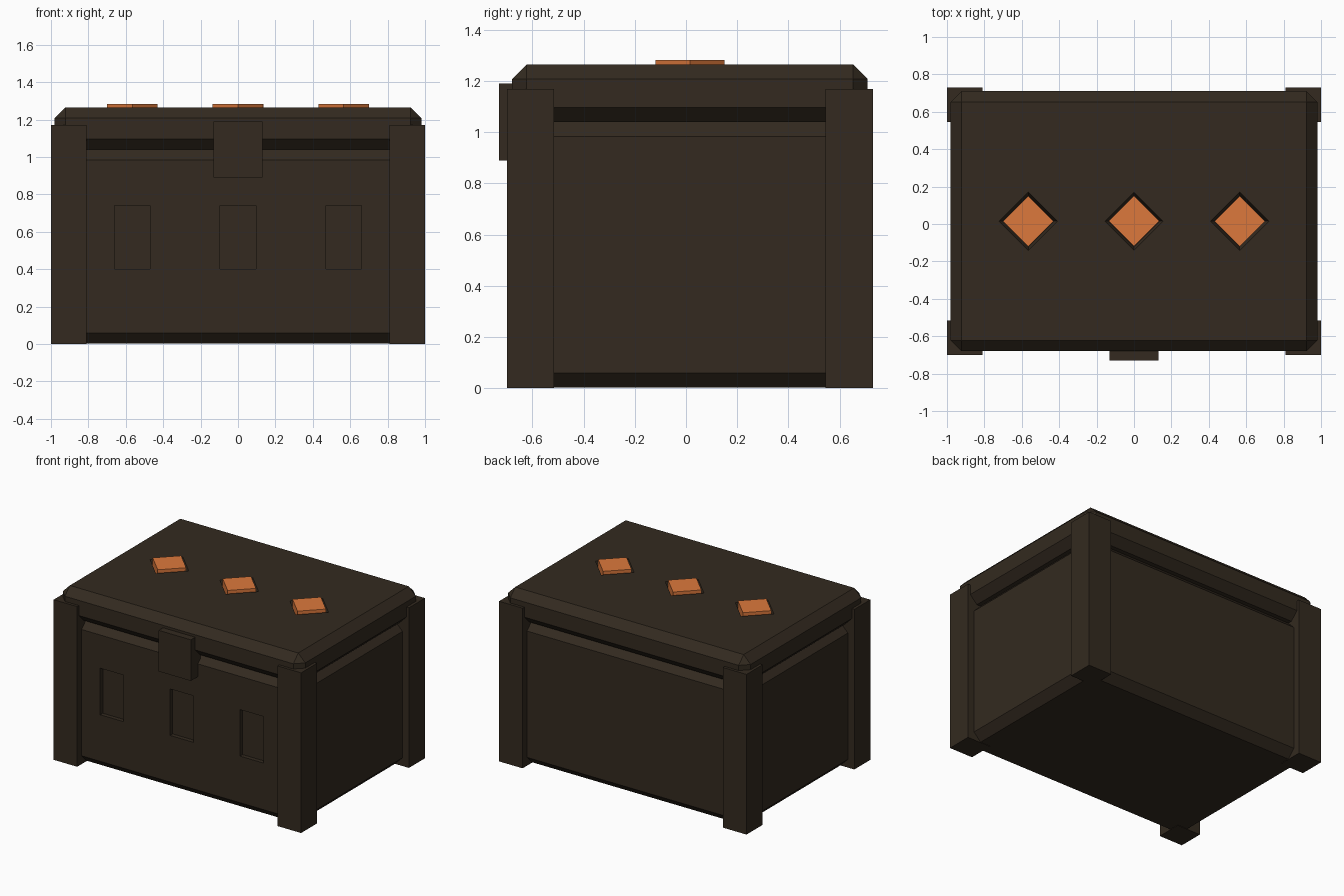
import bpy
import bmesh
from mathutils import Matrix, Vector

cube = bpy.data.objects.get("Cube")
if cube:
    bpy.data.objects.remove(cube, do_unlink=True)

MID_Y = 0.015        # chest centre line
SPACING = 0.565      # gap between repeated decorations
CHAMFER = 0.057


def material(name, color):
    mat = bpy.data.materials.new(name)
    mat.use_nodes = True
    mat.diffuse_color = color
    bsdf = mat.node_tree.nodes["Principled BSDF"]
    bsdf.inputs["Base Color"].default_value = color
    bsdf.inputs["Roughness"].default_value = 0.8
    return mat


wood = material("dark wood", (0.033, 0.023, 0.014, 1))
orange = material("orange gem", (0.72, 0.19, 0.045, 1))


def finish(name, bm, mat):
    mesh = bpy.data.meshes.new(name)
    bm.to_mesh(mesh)
    bm.free()
    obj = bpy.data.objects.new(name, mesh)
    bpy.context.collection.objects.link(obj)
    mesh.materials.append(mat)
    return obj


def box(name, low, high, chamfer=0):
    low, high = Vector(low), Vector(high)
    bm = bmesh.new()
    place = Matrix.Translation((low + high) / 2) @ Matrix.Diagonal((*(high - low), 1))
    bmesh.ops.create_cube(bm, size=1, matrix=place)
    if chamfer:
        bmesh.ops.bevel(bm, geom=bm.edges[:], offset=chamfer, segments=1,
                        affect='EDGES', profile=0.5)
    return finish(name, bm, wood)


def diamond(name, x, z_low, z_high, r_low, r_high, mat=wood):
    # Four-sided prism with its corners along x and y
    bm = bmesh.new()
    place = Matrix.Translation((x, MID_Y, (z_low + z_high) / 2))
    bmesh.ops.create_cone(bm, cap_ends=True, segments=4, radius1=r_low,
                          radius2=r_high, depth=z_high - z_low, matrix=place)
    return finish(name, bm, mat)


def carve(obj, cutters):
    bpy.ops.object.select_all(action='DESELECT')
    obj.select_set(True)
    bpy.context.view_layer.objects.active = obj
    for cutter in cutters:
        mod = obj.modifiers.new("recess", 'BOOLEAN')
        mod.operation = 'DIFFERENCE'
        mod.solver = 'EXACT'
        mod.object = cutter
        bpy.ops.object.modifier_apply(modifier=mod.name)
        bpy.data.objects.remove(cutter, do_unlink=True)


columns = (-SPACING, 0, SPACING)

# Chest body, set in from the lid, with three sunken front panels
body = box("chest_body", (-0.948, -0.648, 0.003), (0.948, 0.678, 1.04), CHAMFER)
carve(body, [box("panel_cutter", (x - 0.095, -0.8, 0.4), (x + 0.095, -0.618, 0.74))
             for x in columns])

# Lid with three diamond sockets
lid = box("lid", (-0.98, -0.68, 1.04), (0.98, 0.71, 1.265), CHAMFER)
carve(lid, [diamond("socket_cutter", x, 1.225, 1.305, 0.137, 0.175) for x in columns])

# Gems set in the sockets
for side, x in zip(("right", "middle", "left"), columns):
    diamond("gem_" + side, x, 1.22, 1.283, 0.135, 0.135, orange)

# Corner posts
for side, sx in (("left", 1), ("right", -1)):
    for end, sy in (("front", -1), ("back", 1)):
        xs = sorted((sx * 0.81, sx))
        ys = sorted((MID_Y + sy * 0.53, MID_Y + sy * 0.715))
        box(f"{end}_{side}_post", (xs[0], ys[0], 0), (xs[1], ys[1], 1.17))

# Front latch
box("latch", (-0.13, -0.73, 0.89), (0.13, -0.62, 1.19))
